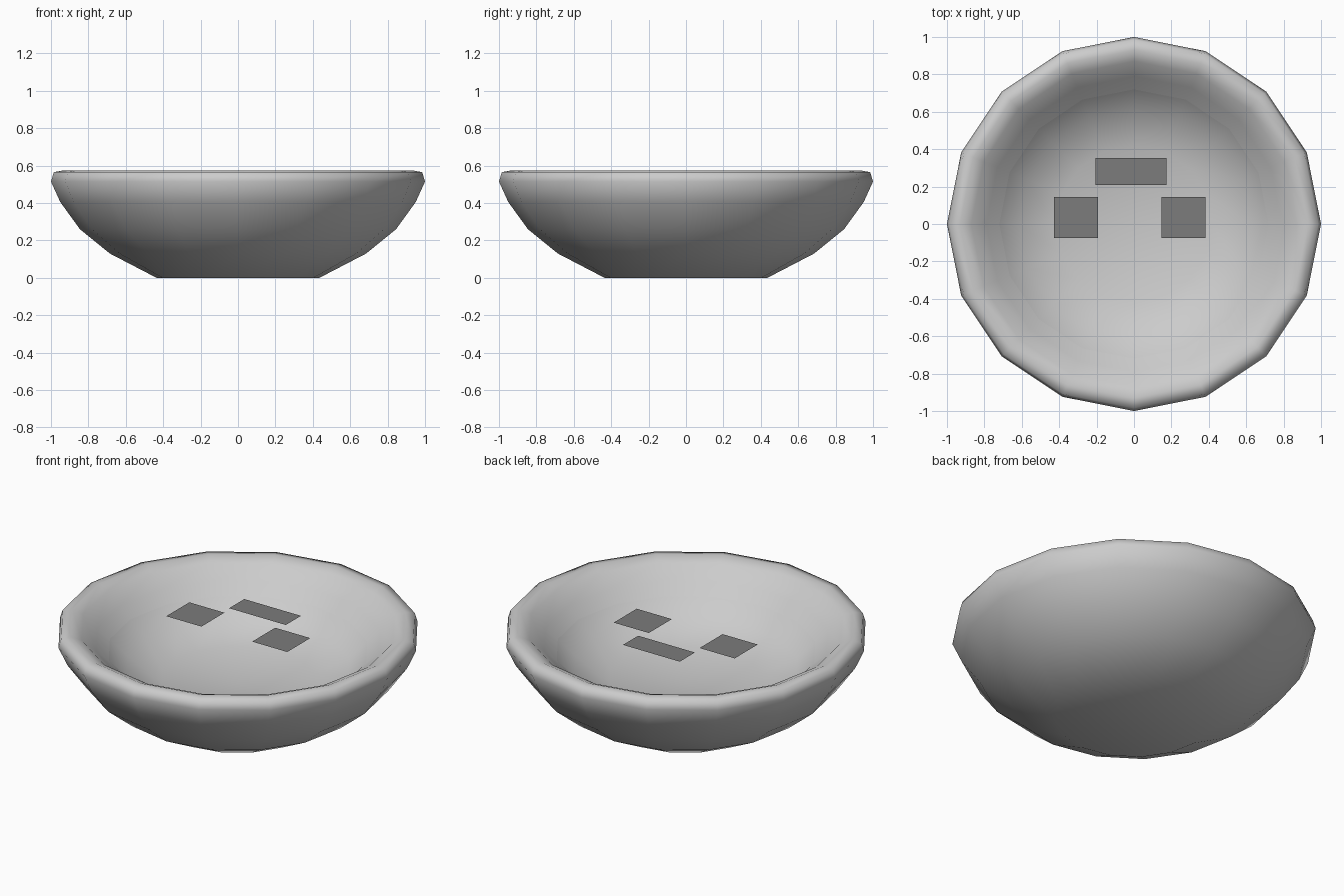
import bpy
import bmesh
import math

SIDES = 16
LEDGE = 0.72  # radius of the sharp ring where the wall drops to the basin

cube = bpy.data.objects.get("Cube")
if cube:
    bpy.data.objects.remove(cube, do_unlink=True)


def make_material(name, value):
    mat = bpy.data.materials.new(name)
    mat.use_nodes = True
    colour = (value, value, value, 1)
    mat.diffuse_color = colour
    mat.node_tree.nodes["Principled BSDF"].inputs["Base Color"].default_value = colour
    return mat


def add_object(name, bm, mat):
    mesh = bpy.data.meshes.new(name)
    bm.to_mesh(mesh)
    bm.free()
    mesh.materials.append(mat)
    obj = bpy.data.objects.new(name, mesh)
    bpy.context.collection.objects.link(obj)
    return obj


def lathe(name, profile, sharp_radius, mat):
    """Spin a profile of (radius, height) about z; keep one ring sharp."""
    bm = bmesh.new()
    verts = [bm.verts.new((r, 0, z)) for r, z in profile]
    edges = [bm.edges.new(pair) for pair in zip(verts, verts[1:])]
    bmesh.ops.spin(bm, geom=verts + edges, cent=(0, 0, 0), axis=(0, 0, 1),
                   angle=math.tau, steps=SIDES)
    bmesh.ops.remove_doubles(bm, verts=bm.verts, dist=0.001)
    bmesh.ops.recalc_face_normals(bm, faces=bm.faces)
    for face in bm.faces:
        face.smooth = True
    for edge in bm.edges:
        if all(abs(v.co.xy.length - sharp_radius) < 0.001 for v in edge.verts):
            edge.smooth = False
    return add_object(name, bm, mat)


def floating_plate(name, x, y, width, depth, mat):
    bm = bmesh.new()
    corners = [(-1, -1), (1, -1), (1, 1), (-1, 1)]
    bm.faces.new([bm.verts.new((x + sx * width / 2, y + sy * depth / 2, 0.54))
                  for sx, sy in corners])
    return add_object(name, bm, mat)


light_grey = make_material("light grey", 0.6)
dark_grey = make_material("dark grey", 0.2)

# Bowl: flat foot, curved wall, rolled rim, inner wall and sunken basin
lathe("bowl", [
    (0, 0), (0.435, 0), (0.685, 0.13), (0.845, 0.26), (0.95, 0.405),
    (1.0, 0.515), (0.985, 0.565), (0.93, 0.575), (0.87, 0.55),
    (0.79, 0.475), (LEDGE, 0.415), (0.62, 0.32), (0.42, 0.25), (0, 0.22),
], LEDGE, light_grey)

# Three flat pieces floating inside the bowl
floating_plate("left_piece", 0.265, 0.035, 0.235, 0.22, dark_grey)
floating_plate("right_piece", -0.31, 0.035, 0.235, 0.22, dark_grey)
floating_plate("back_piece", -0.015, 0.28, 0.38, 0.145, dark_grey)
